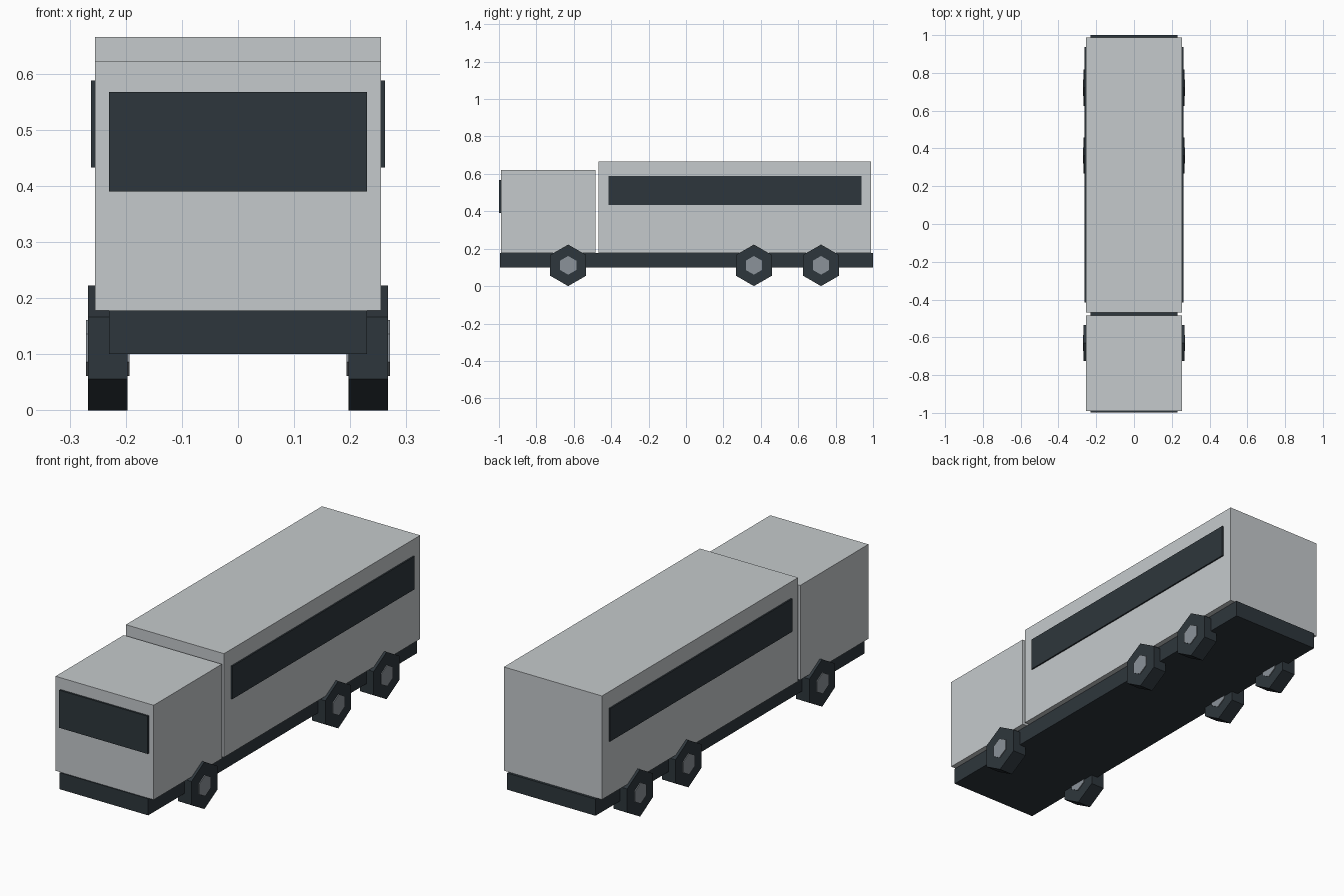
import bpy, bmesh
from math import sin, cos, tau

cube = bpy.data.objects.get("Cube")
if cube:
    bpy.data.objects.remove(cube, do_unlink=True)


def material(name, rgb):
    m = bpy.data.materials.new(name)
    m.use_nodes = True
    m.diffuse_color = (*rgb, 1)
    m.node_tree.nodes["Principled BSDF"].inputs["Base Color"].default_value = (*rgb, 1)
    return m


BODY = material("pale grey paint", (0.56, 0.59, 0.605))
DARK = material("dark slate", (0.027, 0.037, 0.045))
HUB = material("hub grey", (0.26, 0.29, 0.32))


def finish(name, bm, mat):
    bmesh.ops.recalc_face_normals(bm, faces=bm.faces)
    mesh = bpy.data.meshes.new(name)
    bm.to_mesh(mesh)
    bm.free()
    mesh.materials.append(mat)
    obj = bpy.data.objects.new(name, mesh)
    bpy.context.scene.collection.objects.link(obj)
    return obj


def box(name, x, y, z, mat):
    """Box spanning the given (low, high) range on each axis."""
    bm = bmesh.new()
    bmesh.ops.create_cube(bm, size=1)
    for v in bm.verts:
        v.co = [r[0] if c < 0 else r[1] for c, r in zip(v.co, (x, y, z))]
    return finish(name, bm, mat)


def hexagon(name, x, y, z, radius, mat):
    """Six-sided prism along x with one corner pointing up."""
    bm = bmesh.new()
    rings = [[bm.verts.new((px, y + radius * sin(tau * i / 6), z + radius * cos(tau * i / 6)))
              for i in range(6)] for px in x]
    a, b = rings
    bm.faces.new(a)
    bm.faces.new(b)
    for i in range(6):
        j = (i + 1) % 6
        bm.faces.new((a[i], a[j], b[j], b[i]))
    return finish(name, bm, mat)


# Chassis and bodywork
W = 0.255
box("chassis", (-0.23, 0.23), (-0.995, 1.0), (0.10, 0.178), DARK)
box("cab", (-W, W), (-0.99, -0.484), (0.178, 0.622), BODY)
box("long_body", (-W, W), (-0.468, 0.988), (0.178, 0.665), BODY)

# Windows as thin plates
box("windscreen", (-0.23, 0.23), (-0.999, -0.99), (0.39, 0.567), DARK)
for side, s in (("left", 1), ("right", -1)):
    box(side + "_window", sorted((s * W, s * 0.262)), (-0.415, 0.937), (0.433, 0.588), DARK)

    # Wheels, each with a hub showing on both faces
    for place, y in (("front", -0.63), ("middle", 0.363), ("rear", 0.722)):
        name = f"{side}_{place}"
        hexagon(name + "_wheel", (s * 0.197, s * 0.267), y, 0.111, 0.111, DARK)
        hexagon(name + "_hub", (s * 0.193, s * 0.271), y, 0.111, 0.05, HUB)
